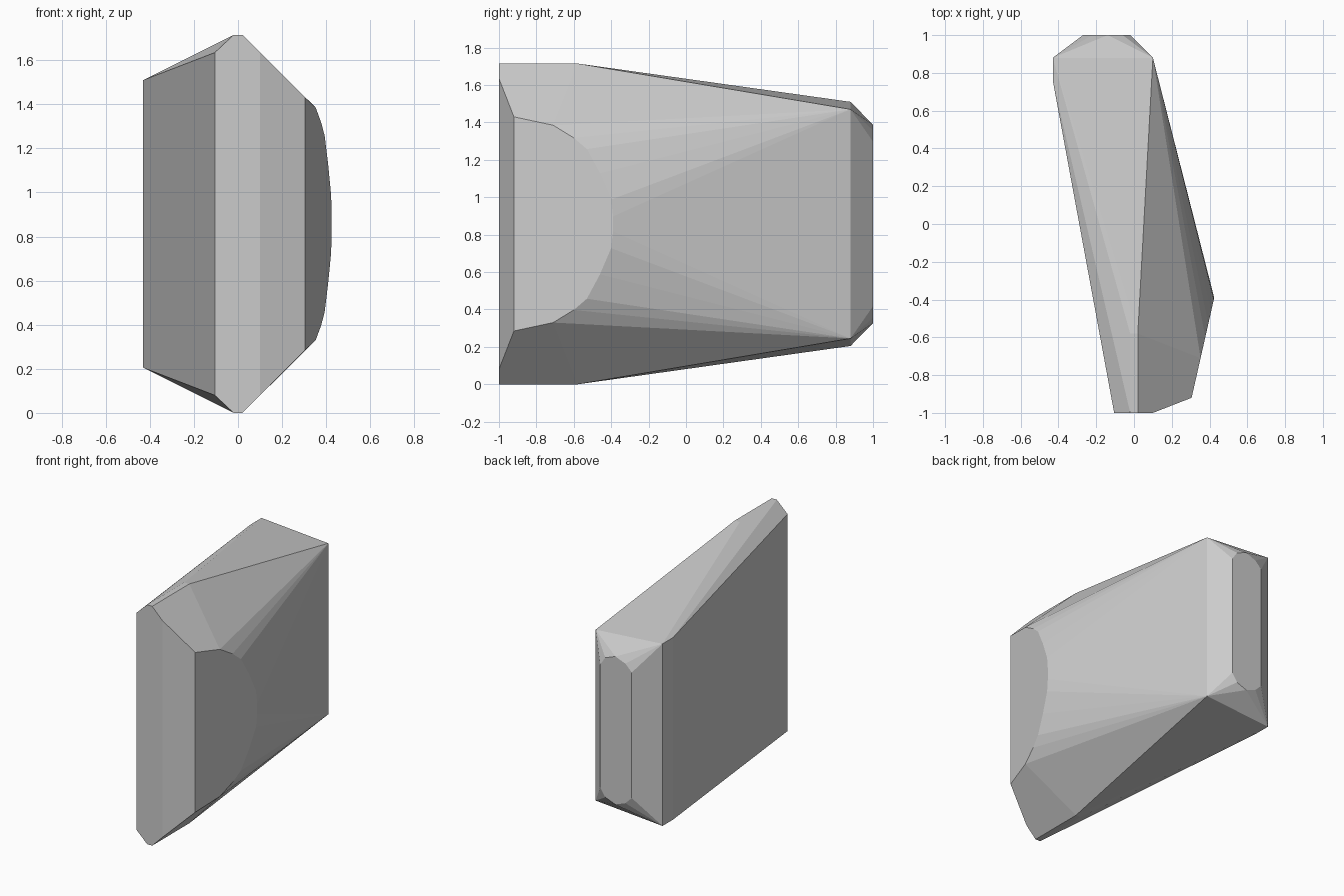
import bpy, bmesh

if "Cube" in bpy.data.objects:
    bpy.data.objects.remove(bpy.data.objects["Cube"])

MID = 0.8575  # mirror height of the block


def hull_object(name, profile):
    """Convex faceted solid; each (x, y, h) is mirrored above and below MID."""
    bm = bmesh.new()
    for x, y, h in profile:
        for s in (-1, 1):
            bm.verts.new((x, y, MID + s * h))
    res = bmesh.ops.convex_hull(bm, input=bm.verts[:])
    junk = {g for g in res["geom_interior"] + res["geom_unused"]
            if isinstance(g, bmesh.types.BMVert)}
    bmesh.ops.delete(bm, geom=list(junk), context='VERTS')
    bmesh.ops.dissolve_limit(bm, angle_limit=0.01, verts=bm.verts[:], edges=bm.edges[:])
    bmesh.ops.recalc_face_normals(bm, faces=bm.faces[:])
    mesh = bpy.data.meshes.new(name)
    bm.to_mesh(mesh)
    bm.free()
    obj = bpy.data.objects.new(name, mesh)
    bpy.context.collection.objects.link(obj)
    return obj


# Front end: flat face with a narrow ridge above and below
front = [(-0.105, -1, 0.7775), (0.1, -1, 0.7775)]
ridge = [(x, y, MID) for x in (-0.02, 0.02) for y in (-1, -0.58)]

# Right cheek: sloped flat panel with a rounded rear rim
rim = [(-0.92, 0.5725), (-0.71, 0.5275), (-0.60, 0.46), (-0.53, 0.40),
       (-0.46, 0.27), (-0.40, 0.13), (-0.39, 0.04)]
cheek = [(0.305 + 0.226 * (y + 0.92), y, h) for y, h in rim]

# Rear corners and the chamfered rear panel
rear = [(-0.43, 0.76, 0.6525), (-0.43, 0.88, 0.6525), (0.1, 0.88, 0.6125)]
panel = [(x, 1, h) for x, h in ((-0.27, 0.45), (-0.22, 0.50), (-0.14, 0.53),
                                (-0.06, 0.50), (-0.02, 0.44))]

hull_object("faceted_block", front + ridge + cheek + rear + panel)
